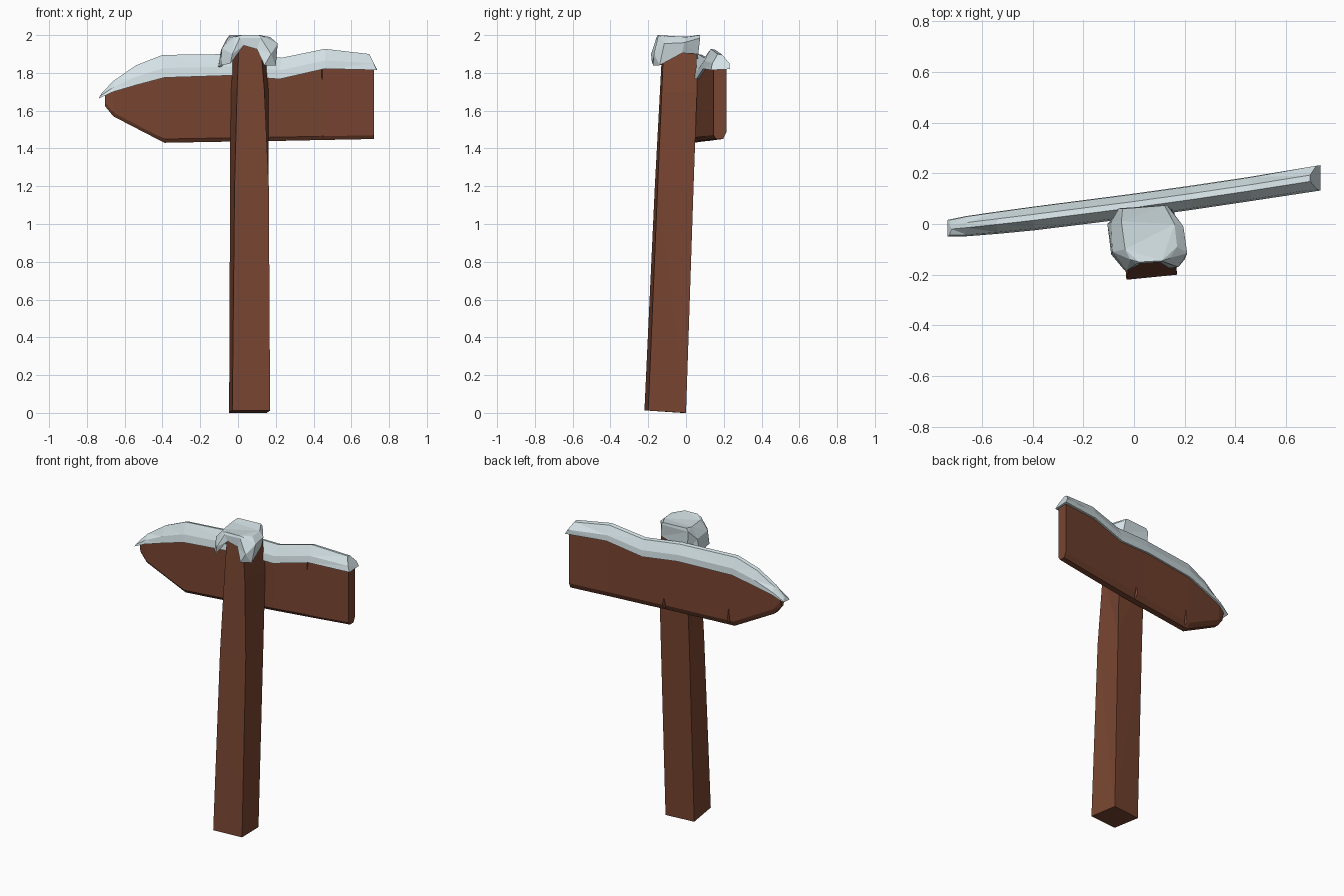
import bpy, bmesh
from mathutils import Vector


def material(name, rgb):
    m = bpy.data.materials.new(name)
    m.diffuse_color = (*rgb, 1)
    return m


WOOD = material("brown wood", (0.19, 0.060, 0.031))
SNOW = material("pale snow", (0.66, 0.76, 0.79))


def loft(name, rings, mat):
    """Skin a list of equal-length closed rings and cap both ends."""
    bm = bmesh.new()
    vs = [[bm.verts.new(p) for p in r] for r in rings]
    n = len(vs[0])
    for a, b in zip(vs, vs[1:]):
        for i in range(n):
            j = (i + 1) % n
            bm.faces.new((a[i], a[j], b[j], b[i]))
    bm.faces.new(vs[0][::-1])
    bm.faces.new(vs[-1])
    bmesh.ops.triangulate(bm, faces=[f for f in bm.faces if len(f.verts) > 3])
    bmesh.ops.recalc_face_normals(bm, faces=bm.faces)
    me = bpy.data.meshes.new(name)
    bm.to_mesh(me)
    bm.free()
    me.materials.append(mat)
    ob = bpy.data.objects.new(name, me)
    bpy.context.collection.objects.link(ob)
    return ob


def centre_y(x):
    """Centre line of the turned, slightly bowed board."""
    return 0.072 + 0.135 * x + 0.02 * x * x


# Leaning post: front left, front right, back right, back left per level
loft("post", [
    [(-0.03, -0.22, 0.014), (0.17, -0.20, 0.012), (0.152, 0.0, 0), (-0.047, -0.02, 0)],
    [(-0.018, -0.165, 1.2), (0.163, -0.15, 1.2), (0.16, 0.04, 1.2), (-0.042, 0.025, 1.2)],
    [(-0.005, -0.138, 1.7), (0.14, -0.128, 1.7), (0.162, 0.058, 1.7), (-0.04, 0.05, 1.7)],
    [(0.005, -0.125, 1.95), (0.12, -0.118, 1.95), (0.14, 0.055, 1.95), (-0.025, 0.05, 1.95)],
], WOOD)

# Pointed board: x, bottom, top, half thickness
rings = []
for x, zb, zt, h in [(-0.705, 1.625, 1.68, 0.018), (-0.66, 1.57, 1.715, 0.028),
                     (-0.39, 1.43, 1.81, 0.036), (0.0, 1.437, 1.83, 0.036),
                     (0.22, 1.44, 1.81, 0.036), (0.46, 1.445, 1.86, 0.035),
                     (0.72, 1.45, 1.835, 0.034)]:
    y = centre_y(x)
    rings.append([(x, y - h, zb + 0.02), (x, y - h, zt), (x, y + h, zt),
                  (x, y + h, zb + 0.035), (x, y + h * 0.5, zb), (x, y - h * 0.6, zb)])
board = loft("board", rings, WOOD)


# Wedge cuts in the board: front top crack and two chips at the back
def wedge(name, x, z_point, z_open, side, depth, half):
    y = centre_y(x) + side * 0.036
    out, inn = y + side * 0.03, y - side * depth
    zs = 0.02 if z_open > z_point else -0.02
    ob = loft(name, [
        [(x - half, out, z_open), (x + half, out, z_open), (x, inn, z_open)],
        [(x - 0.006, out, z_point), (x + 0.006, out, z_point),
         (x, y + side * 0.004, z_point + zs)],
    ], WOOD)
    ob.hide_render = True
    ob.hide_viewport = True
    mod = board.modifiers.new(name, "BOOLEAN")
    mod.operation = "DIFFERENCE"
    mod.solver = "EXACT"
    mod.object = ob


wedge("crack_cutter", 0.445, 1.66, 1.90, -1, 0.015, 0.022)
wedge("back_chip_cutter", 0.08, 1.56, 1.40, 1, 0.03, 0.05)
wedge("back_nick_cutter", -0.36, 1.60, 1.40, 1, 0.02, 0.04)

# Snow along the board: x at bottom, x at top, bottom, top, half width
rings = []
for xb, xt, zb, zt, h in [(-0.735, -0.72, 1.665, 1.695, 0.033),
                          (-0.66, -0.66, 1.70, 1.757, 0.040),
                          (-0.54, -0.54, 1.735, 1.84, 0.044),
                          (-0.39, -0.40, 1.775, 1.895, 0.047),
                          (-0.02, -0.02, 1.787, 1.90, 0.048),
                          (0.22, 0.23, 1.767, 1.88, 0.048),
                          (0.46, 0.46, 1.822, 1.927, 0.048),
                          (0.735, 0.695, 1.815, 1.90, 0.050)]:
    yb, yt = centre_y(xb), centre_y(xt)
    xm = xb + (xt - xb) * 0.4
    zm = zb + (zt - zb) * 0.42
    rings.append([(xb, yb - h, zb), (xm, yb - h * 0.85, zm), (xt, yt - h * 0.15, zt),
                  (xt, yt + h * 0.35, zt - 0.005), (xm, yb + h * 0.95, zm),
                  (xb, yb + h, zb + 0.005)])
loft("board_snow", rings, SNOW)

# Snow cap: drooping lip, shoulder and flat top, with a hollow underside
lip = [(-0.105, 0.0, 1.83), (-0.09, -0.12, 1.84), (-0.04, -0.18, 1.85),
       (0.03, -0.155, 1.945), (0.10, -0.15, 1.925), (0.14, -0.175, 1.84),
       (0.20, -0.14, 1.84), (0.19, -0.02, 1.905), (0.14, 0.065, 1.90), (-0.05, 0.06, 1.84)]
shoulder = [(-0.09, 0.01, 1.92), (-0.085, -0.11, 1.93), (-0.03, -0.185, 1.90),
            (0.01, -0.157, 1.985), (0.12, -0.15, 1.985), (0.175, -0.17, 1.90),
            (0.21, -0.115, 1.955), (0.195, -0.01, 1.96), (0.13, 0.075, 1.985),
            (-0.06, 0.062, 1.98)]
top = [(-0.05, 0.01, 1.992), (-0.035, -0.10, 1.99), (-0.015, -0.14, 1.99),
       (0.02, -0.15, 2.0), (0.11, -0.145, 2.0), (0.14, -0.135, 1.99),
       (0.17, -0.09, 1.99), (0.16, 0.0, 1.99), (0.12, 0.073, 2.0), (-0.045, 0.06, 2.0)]
mid = Vector((0.055, -0.045))
inner = [(mid.x + (x - mid.x) * 0.7, mid.y + (y - mid.y) * 0.7, max(z, 1.93) + 0.005)
         for x, y, z in lip]
loft("post_snow_cap", [inner, lip, shoulder, top], SNOW)
